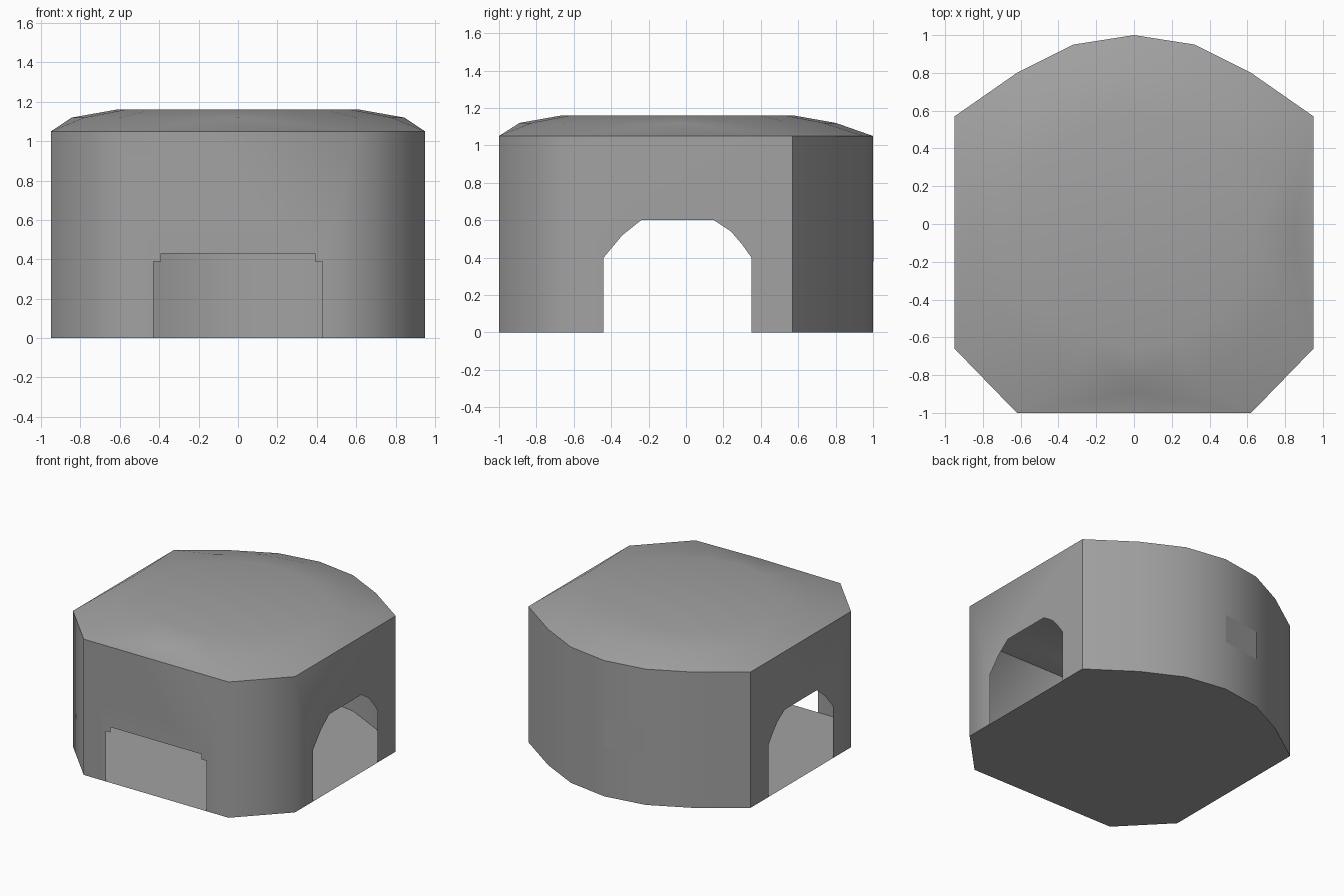
import bpy, bmesh, math
from mathutils import Vector

cube = bpy.data.objects.get("Cube")
if cube:
    bpy.data.objects.remove(cube, do_unlink=True)

EAVES = 1.05

grey = bpy.data.materials.new("plain grey")
grey.use_nodes = True
colour = (0.36, 0.36, 0.36, 1)
grey.diffuse_color = colour
grey.node_tree.nodes["Principled BSDF"].inputs["Base Color"].default_value = colour


def finish(name, bm, smooth=True):
    bmesh.ops.remove_doubles(bm, verts=bm.verts, dist=0.0005)
    mesh = bpy.data.meshes.new(name)
    bm.to_mesh(mesh)
    bm.free()
    mesh.materials.append(grey)
    obj = bpy.data.objects.new(name, mesh)
    bpy.context.collection.objects.link(obj)
    if smooth:
        bpy.ops.object.select_all(action='DESELECT')
        obj.select_set(True)
        bpy.context.view_layer.objects.active = obj
        bpy.ops.object.shade_smooth_by_angle(angle=math.radians(55))
    return obj


def add_face(bm, points):
    return bm.faces.new([bm.verts.new(p) for p in points])


# Footprint, anticlockwise from the front right corner
half = [(0.62, -1), (0.95, -0.66), (0.95, 0.57), (0.62, 0.8), (0.32, 0.95)]
footprint = half + [(0, 1)] + [(-x, y) for x, y in reversed(half)]

# Openings as (distance along wall, height)
arch = [(-0.44, 0), (-0.44, 0.4), (-0.34, 0.52), (-0.24, 0.6),
        (0.15, 0.6), (0.24, 0.54), (0.3, 0.47), (0.35, 0.4), (0.35, 0)]
door = [(-0.43, 0), (-0.43, 0.39), (-0.39, 0.39), (-0.39, 0.43)]
door += [(-x, z) for x, z in reversed(door)]

# Thin walls with two side arches and a front doorway
bm = bmesh.new()
for i, (a, b) in enumerate(zip(footprint, footprint[1:] + footprint[:1])):
    bottom = [(*a, 0), (*b, 0)]
    if a[0] == b[0]:
        cut = [(a[0], y, z) for y, z in arch]
        bottom[1:1] = cut if a[1] < b[1] else cut[::-1]
    elif a[1] == b[1]:
        bottom[1:1] = [(x, a[1], z) for x, z in door]
    add_face(bm, bottom + [(*b, EAVES), (*a, EAVES)])
finish("walls", bm)

# Floor slab
bm = bmesh.new()
add_face(bm, [(x, y, 0) for x, y in reversed(footprint)])
finish("floor", bm, smooth=False)

# Shallow roof from the eaves through two round rings
bm = bmesh.new()
for x, y in footprint:
    bm.verts.new((x, y, EAVES))
for radius, z in ((0.845, 1.12), (0.62, 1.16)):
    for i in range(16):
        t = math.tau * i / 16
        bm.verts.new((radius * math.cos(t), radius * math.sin(t) - 0.045, z))
bmesh.ops.convex_hull(bm, input=bm.verts)
under = [f for f in bm.faces if all(v.co.z < EAVES + 0.001 for v in f.verts)]
bmesh.ops.delete(bm, geom=under, context='FACES')
bmesh.ops.recalc_face_normals(bm, faces=bm.faces)
if sum(f.normal.z for f in bm.faces) < 0:
    bmesh.ops.reverse_faces(bm, faces=bm.faces)
finish("roof", bm)

# Flat panel on the back wall
bm = bmesh.new()
a, b = Vector((0, 1.003, 0)), Vector((-0.32, 0.953, 0))
up = Vector((0, 0, 1))
add_face(bm, [a + up * 0.38, b + up * 0.38, b + up * 0.6, a + up * 0.6])
finish("back_panel", bm, smooth=False)
